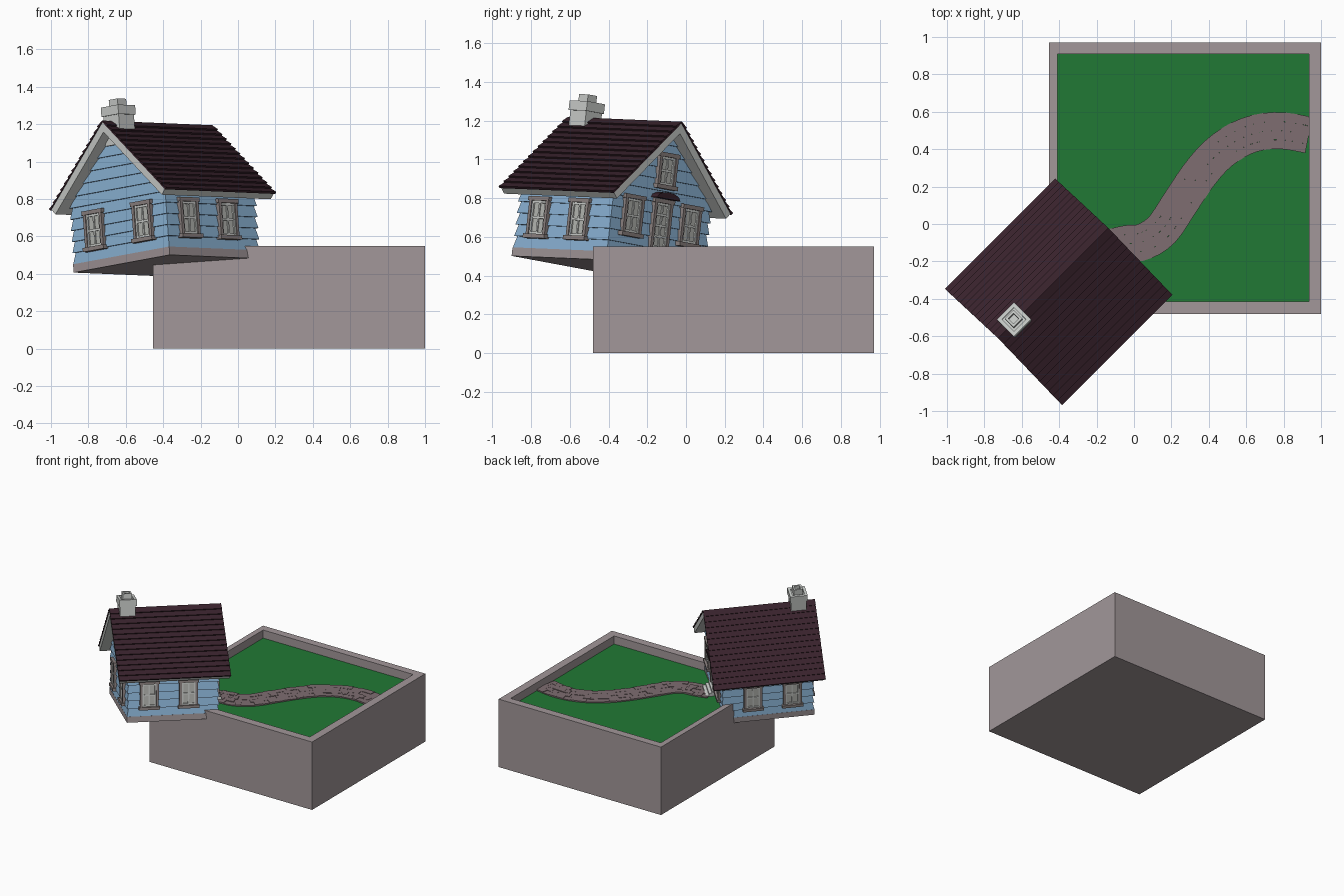
import bpy, bmesh, math, random
from mathutils import Matrix, Vector

if "Cube" in bpy.data.objects:
    bpy.data.objects.remove(bpy.data.objects["Cube"])
random.seed(3)

def mat(name, c):
    m = bpy.data.materials.new(name)
    m.diffuse_color = (*c, 1)
    m.use_nodes = True
    m.node_tree.nodes["Principled BSDF"].inputs["Base Color"].default_value = m.diffuse_color
    return m

STONE = mat("warm_grey_stone", (0.36, 0.31, 0.32))
PATH = mat("path_brown", (0.21, 0.155, 0.165))
GRASS = mat("grass_green", (0.015, 0.19, 0.035))
BLUE = mat("siding_blue", (0.24, 0.42, 0.62))
ROOF = mat("roof_plum", (0.040, 0.016, 0.025))
TRIM = mat("trim_light_grey", (0.60, 0.62, 0.60))
FRAME = mat("frame_taupe", (0.27, 0.23, 0.225))
GLASS = mat("glass_grey", (0.48, 0.49, 0.46))

# tilted house frame: local x = house side, local y = door direction
u = Vector((1, 1, -0.042)).normalized()
v = Vector((0.701, -0.701, 0.13))
v = (v - u * v.dot(u)).normalized()
w = v.cross(u)
HOUSE = Matrix((v, u, w)).transposed().to_4x4()
HOUSE.translation = (-0.378, -0.402, 0.444)
I = Matrix.Identity(4)

def finish(name, bm, mats, M=I):
    bmesh.ops.recalc_face_normals(bm, faces=bm.faces)
    me = bpy.data.meshes.new(name)
    bm.to_mesh(me)
    bm.free()
    me.transform(M)
    for m in mats:
        me.materials.append(m)
    ob = bpy.data.objects.new(name, me)
    bpy.context.collection.objects.link(ob)
    return ob

def solid(bm, low, high, mi=0):
    """closed solid joining two rings of points"""
    a = [bm.verts.new(p) for p in low]
    b = [bm.verts.new(p) for p in high]
    n = len(a)
    fs = [bm.faces.new(a[::-1]), bm.faces.new(b)]
    fs += [bm.faces.new((a[i], a[(i + 1) % n], b[(i + 1) % n], b[i])) for i in range(n)]
    for f in fs:
        f.material_index = mi

def rect(x0, x1, y0, y1, z):
    return [(x0, y0, z), (x1, y0, z), (x1, y1, z), (x0, y1, z)]

def box(bm, x0, x1, y0, y1, z0, z1, mi=0):
    solid(bm, rect(x0, x1, y0, y1, z0), rect(x0, x1, y0, y1, z1), mi)

def prism(bm, pts, y0, y1, mi=0):
    solid(bm, [(x, y0, z) for x, z in pts], [(x, y1, z) for x, z in pts], mi)

def hollow(bm, outer, inner, z0, z1, floor):
    """box with a recess from the top"""
    r = [[bm.verts.new(p) for p in rect(*s, z)]
         for s, z in ((outer, z0), (outer, z1), (inner, z1), (inner, floor))]
    bm.faces.new(r[0])
    bm.faces.new(r[3])
    for a, b in zip(r, r[1:]):
        for i in range(4):
            bm.faces.new((a[i], a[(i + 1) % 4], b[(i + 1) % 4], b[i]))

# planter and grass
INNER = (-0.41, 0.935, -0.415, 0.908)
bm = bmesh.new()
hollow(bm, (-0.455, 1.0, -0.48, 0.97), INNER, 0, 0.55, 0.47)
finish("planter_box", bm, [STONE])
bm = bmesh.new()
box(bm, *INNER, 0.465, 0.485)
finish("grass", bm, [GRASS])

# winding brick path
ctrl = [(-0.25, -0.16), (-0.14, -0.13), (-0.04, -0.105), (0.05, -0.095), (0.15, -0.03),
        (0.245, 0.11), (0.35, 0.265), (0.46, 0.385), (0.6, 0.47), (0.76, 0.5), (0.935, 0.475), (1.1, 0.43)]
def spline(t):
    i = min(int(t), len(ctrl) - 4)
    f = t - i
    p = [Vector(c) for c in ctrl[i:i + 4]]
    return 0.5 * (2 * p[1] + (p[2] - p[0]) * f + (2 * p[0] - 5 * p[1] + 4 * p[2] - p[3]) * f * f
                  + (3 * p[1] - p[0] - 3 * p[2] + p[3]) * f ** 3)
def on_path(t, s, z):
    t = max(0, min(t, 9))
    p = spline(t)
    d = (spline(min(t + 0.01, 9)) - spline(max(t - 0.01, 0))).normalized()
    return (min(p.x - d.y * s, 0.935), p.y + d.x * s, z)
bm = bmesh.new()
N = 30
for row in range(4):
    s0, s1 = -0.098 + row * 0.049, -0.049 + row * 0.049
    for i in range(N + 1):
        t0 = (i - 0.5 * (row % 2)) * 9 / N
        t1 = min(t0 + 9 / N, 9)
        if t1 - max(t0, 0) < 0.01:
            continue
        z = 0.492 + random.random() * 0.006
        q = ((t0, s0), (t1, s0), (t1, s1), (t0, s1))
        solid(bm, [on_path(*k, 0.48) for k in q], [on_path(*k, z) for k in q])
finish("brick_path", bm, [PATH])

# foundation
bm = bmesh.new()
box(bm, -0.365, 0.365, -0.345, 0.345, 0, 0.045)
finish("foundation", bm, [STONE], HOUSE)

# clapboard walls with gables
def half(z):
    return max(0.004, min(0.352, (0.715 - z) / 0.966))
bm = bmesh.new()
for i in range(11):
    z0 = 0.045 + i * 0.06
    z1 = min(z0 + 0.06, 0.708)
    a, b, e = half(z0), half(z1), 0.012
    a += e if a > 0.35 else 0
    if a > 0.35 and b < 0.352:          # board crossing the eave line
        box(bm, -0.352, 0.352, -0.338, 0.338, z0, z0 + 0.01)
    solid(bm, rect(-a, a, -0.332 - e, 0.332 + e, z0), rect(-b, b, -0.332, 0.332, z1))
finish("clapboard_walls", bm, [BLUE], HOUSE)

# roof slab and stepped shingle rows
ang = math.atan(0.966)
def slope(d, n, s):
    return (s * (d * math.cos(ang) + n * math.sin(ang)), 0.763 - d * math.sin(ang) + n * math.cos(ang))
bm = bmesh.new()
for s in (-1, 1):
    prism(bm, [(0, 0.763), slope(0.6, 0, s), slope(0.6, -0.04, s), (0, 0.708)], -0.412, 0.412)
finish("roof_trim", bm, [TRIM], HOUSE)
bm = bmesh.new()
ROWS = 14
for s in (-1, 1):
    for i in range(ROWS):
        d0, d1 = i * 0.606 / ROWS, (i + 1) * 0.606 / ROWS
        top = slope(d0, 0.004, s) if i else (0, 0.770)
        base = slope(d0, 0, s) if i else (0, 0.763)
        prism(bm, [base, slope(d1, 0, s), slope(d1, 0.014, s), top], -0.417, 0.417)
finish("roof_shingles", bm, [ROOF], HOUSE)

# chimney and pot
bm = bmesh.new()
cy = -0.288
box(bm, -0.058, 0.058, cy - 0.058, cy + 0.058, 0.64, 0.83)
hollow(bm, (-0.065, 0.065, cy - 0.065, cy + 0.065), (-0.045, 0.045, cy - 0.045, cy + 0.045), 0.80, 0.85, 0.835)
hollow(bm, (-0.033, 0.033, cy - 0.033, cy + 0.033), (-0.02, 0.02, cy - 0.02, cy + 0.02), 0.83, 0.888, 0.84)
finish("chimney", bm, [TRIM], HOUSE)

# windows: frame, sill, lintel, sash bars, glass (local y points out of the wall)
def window(name, x, y, z, turn, wd=0.12, ht=0.19, rows=2, sill=True):
    bm = bmesh.new()
    a, b, t = wd / 2, ht / 2, 0.018
    box(bm, -a, a, -0.02, 0.008, -b, b, 2)
    for s in (-1, 1):
        box(bm, s * a - t / 2, s * a + t / 2, -0.02, 0.022, -b, b)
    box(bm, -a - 0.015, a + 0.015, -0.02, 0.026, b - 0.008, b + 0.014)
    if sill:
        box(bm, -a - 0.018, a + 0.018, -0.02, 0.032, -b - 0.014, -b + 0.008)
    i, k = a - t / 2, b - 0.008
    for s in (-1, 1):
        box(bm, s * (i - 0.005) - 0.006, s * (i - 0.005) + 0.006, 0, 0.016, -k, k, 1)
    box(bm, -0.005, 0.005, 0, 0.014, -k, k, 1)
    for r in range(rows + 1):
        zz = -k + 0.006 + r * (2 * k - 0.012) / rows
        box(bm, -i, i, 0, 0.015, zz - 0.006, zz + 0.006, 1)
    M = HOUSE @ Matrix.Translation((x, y, z)) @ Matrix.Rotation(turn, 4, 'Z')
    finish(name, bm, [FRAME, TRIM, GLASS], M)

for j, yy in enumerate((-0.18, 0.113)):
    window(f"right_window_{j + 1}", 0.356, yy, 0.205, -math.pi / 2)
    window(f"left_window_{j + 1}", -0.356, yy, 0.205, math.pi / 2)
for j, xx in enumerate((-0.184, 0.184)):
    window(f"back_window_{j + 1}", xx, -0.336, 0.205, math.pi)
for j, xx in enumerate((-0.212, 0.212)):
    window(f"front_window_{j + 1}", xx, 0.336, 0.25, 0)
window("attic_window", 0, 0.336, 0.51, 0, 0.115, 0.16)
window("front_door", 0, 0.336, 0.225, 0, 0.115, 0.25, 4, False)

# arched canopy over the door
bm = bmesh.new()
arc = [(0.085 * math.cos(t * math.pi / 6), 0.365 + 0.035 * math.sin(t * math.pi / 6)) for t in range(7)]
prism(bm, arc, 0.33, 0.385)
finish("door_canopy", bm, [ROOF], HOUSE)

# door steps
bm = bmesh.new()
for i in range(4):
    box(bm, -0.075, 0.075, 0.33, 0.368 + i * 0.022, 0.02, 0.108 - i * 0.018)
finish("door_steps", bm, [TRIM], HOUSE)
